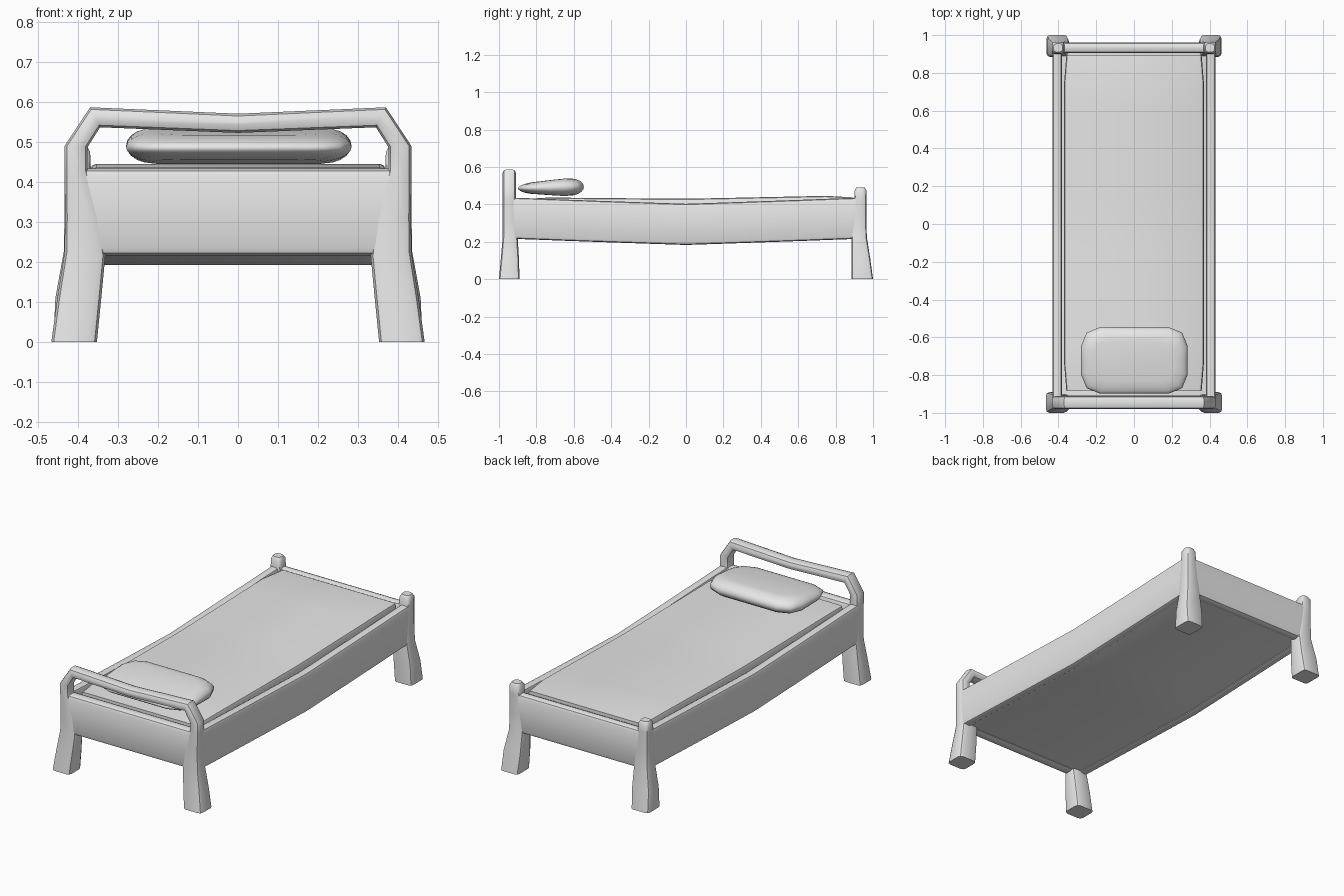
import bpy, bmesh, math
from mathutils import Vector

cube = bpy.data.objects.get("Cube")
if cube:
    bpy.data.objects.remove(cube)

grey = bpy.data.materials.new("plain grey")
grey.use_nodes = True
grey.diffuse_color = (0.8, 0.8, 0.8, 1)
grey.node_tree.nodes["Principled BSDF"].inputs["Base Color"].default_value = (0.8, 0.8, 0.8, 1)


def ring(center, u, v, radius):
    """Rounded rectangle with half axes u and v."""
    c, u, v = Vector(center), Vector(u), Vector(v)
    a, b = u.length, v.length
    r = min(radius, a * 0.98, b * 0.98)
    points = []
    for quarter, (su, sv) in enumerate(((1, 1), (-1, 1), (-1, -1), (1, -1))):
        for step in range(3):
            t = math.pi / 2 * (quarter + step / 2)
            points.append(c + u.normalized() * (su * (a - r) + r * math.cos(t))
                          + v.normalized() * (sv * (b - r) + r * math.sin(t)))
    return points


def loft(name, rings, angle=40):
    bm = bmesh.new()
    loops = [[bm.verts.new(p) for p in r] for r in rings]
    n = len(loops[0])
    for a, b in zip(loops, loops[1:]):
        for i in range(n):
            j = (i + 1) % n
            bm.faces.new((a[i], a[j], b[j], b[i]))
    bm.faces.new(loops[0])
    bm.faces.new(loops[-1])
    bmesh.ops.recalc_face_normals(bm, faces=bm.faces)
    mesh = bpy.data.meshes.new(name)
    bm.to_mesh(mesh)
    bm.free()
    mesh.materials.append(grey)
    obj = bpy.data.objects.new(name, mesh)
    bpy.context.collection.objects.link(obj)
    bpy.ops.object.select_all(action="DESELECT")
    obj.select_set(True)
    bpy.context.view_layer.objects.active = obj
    bpy.ops.object.shade_smooth_by_angle(angle=math.radians(angle))
    return obj


def sag(y, depth):
    """Gentle dip toward the middle of the bed."""
    return -depth * max(0, 1 - abs(y / 0.9)) ** 0.9


# Head frame: both front legs, the posts and the arched rail in one sweep
# Each station: outer x, outer z, inner x, inner z, front y, back y
half = [(0.467, 0, 0.353, 0, -1.0, -0.89),
        (0.452, 0.11, 0.342, 0.11, -0.99, -0.893),
        (0.434, 0.225, 0.332, 0.215, -0.98, -0.9),
        (0.433, 0.31, 0.345, 0.31, -0.98, -0.905),
        (0.434, 0.43, 0.376, 0.43, -0.98, -0.91),
        (0.434, 0.49, 0.376, 0.488, -0.98, -0.91),
        (0.37, 0.587, 0.345, 0.537, -0.98, -0.91)]
path = [(-a, b, -c, d, e, f) for a, b, c, d, e, f in half]
path += [(0, 0.571, 0, 0.523, -0.98, -0.91)] + half[::-1]
rings = []
for xo, zo, xi, zi, y0, y1 in path:
    mid = ((xo + xi) / 2, (y0 + y1) / 2, (zo + zi) / 2)
    rings.append(ring(mid, ((xo - xi) / 2, 0, (zo - zi) / 2), (0, (y1 - y0) / 2, 0), 0.02))
loft("head_frame", rings)

# Foot posts with flared legs: outer x, inner x, front y, back y, z
foot = [(0.462, 0.353, 0.885, 1.0, 0),
        (0.457, 0.345, 0.885, 0.985, 0.11),
        (0.436, 0.345, 0.885, 0.967, 0.225),
        (0.434, 0.355, 0.892, 0.964, 0.32),
        (0.434, 0.368, 0.9, 0.964, 0.43),
        (0.434, 0.37, 0.902, 0.964, 0.475),
        (0.426, 0.378, 0.91, 0.956, 0.49)]
for side, label in ((1, "left"), (-1, "right")):
    loft("foot_post_" + label,
         [ring((side * (xo + xi) / 2, (y0 + y1) / 2, z), ((xo - xi) / 2, 0, 0),
               (0, (y1 - y0) / 2, 0), 0.016) for xo, xi, y0, y1, z in foot])

# End boards
for name, y, t in (("head_board", -0.942, 0.033), ("foot_board", 0.934, 0.028)):
    loft(name, [ring((x, y, 0.325), (0, t, 0), (0, 0, 0.109), 0.02) for x in (-0.4, 0, 0.4)])

# Side rails, dipping toward the middle
stations = [-0.93 + 1.86 * i / 12 for i in range(13)]
for side, label in ((1, "left"), (-1, "right")):
    loft("side_rail_" + label,
         [ring((side * 0.406, y, 0.326 + sag(y, 0.033)), (0.025, 0, 0), (0, 0, 0.11), 0.016)
          for y in stations])

# Base board under the mattress
loft("base_board",
     [ring((0, y, 0.25 + sag(y, 0.033)), (0.395, 0, 0), (0, 0, 0.025), 0.002) for y in stations])

# Mattress with softened edges
rings = []
for i in range(13):
    y = -0.885 + 1.78 * i / 12
    inset = 0.012 if i in (0, 12) else 0
    top = 0.444 + 0.006 * y + sag(y, 0.014) - inset
    rings.append(ring((0, y, (top + 0.26) / 2), (0.37 - inset, 0, 0), (0, 0, (top - 0.26) / 2), 0.016))
loft("mattress", rings)

# Pillow: rounded slabs stacked from bottom to top, thinner at the head end
rings = []
layers = 10
for k in range(layers + 1):
    t = math.pi * (k / layers - 0.5) * 0.94
    shrink = 0.075 * (1 - math.cos(t))
    outline = ring((0.002, -0.722, 0), (0.282 - shrink, 0, 0), (0, 0.176 - shrink, 0), 0.1 - shrink * 0.4)
    dense = []
    for a, b in zip(outline, outline[1:] + outline[:1]):
        dense += [a, (a + b) / 2]
    for p in dense:
        along = (p.y + 0.9) / 0.355
        thick = 0.024 + 0.022 * min(1, along * 1.5)
        p.z = 0.485 + 0.009 * along + thick * math.sin(t)
    rings.append(dense)
loft("pillow", rings, 60)
